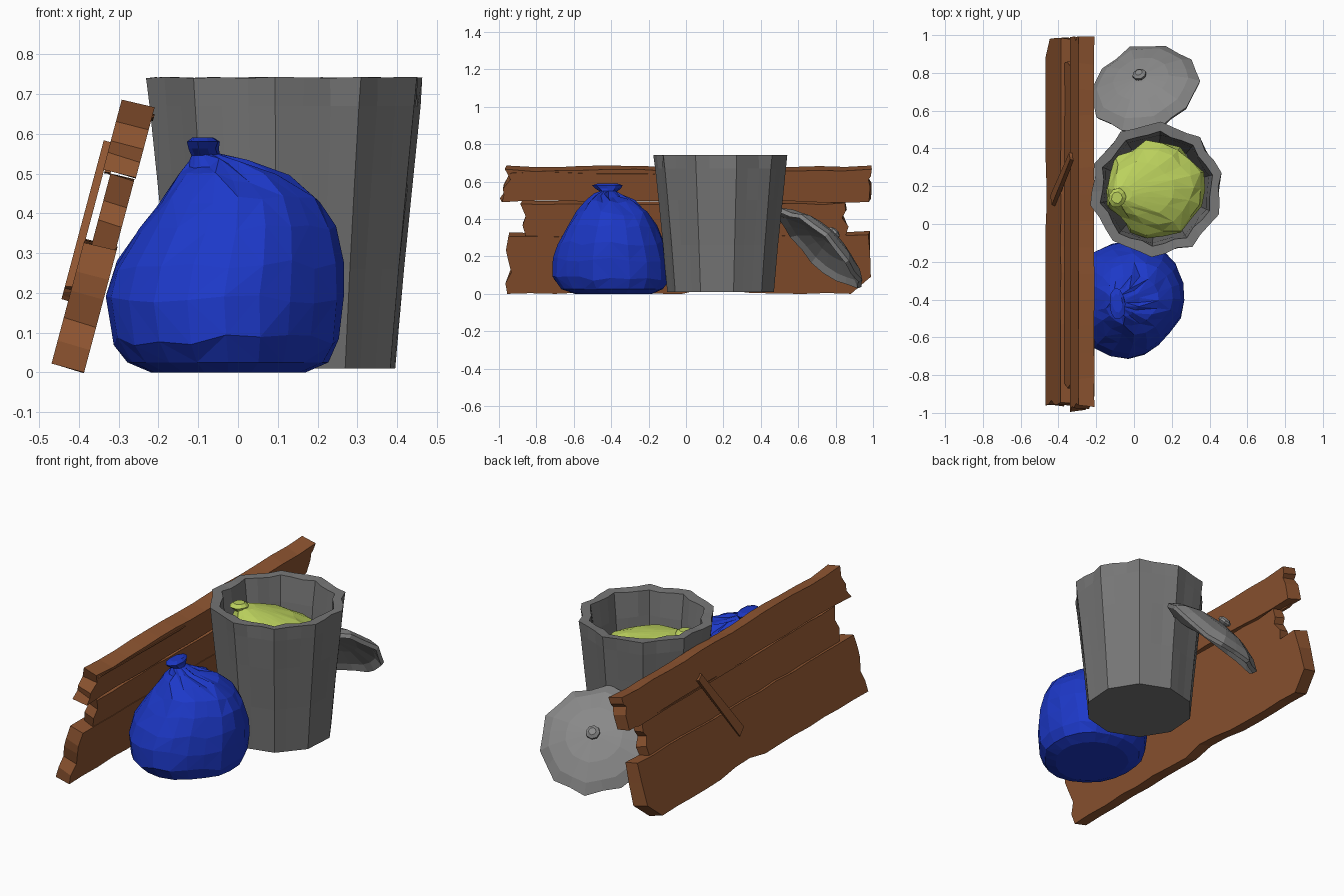
import bpy, bmesh, random
from math import sin, cos, pi, radians, exp
from mathutils import Vector, Matrix

if "Cube" in bpy.data.objects:
    bpy.data.objects.remove(bpy.data.objects["Cube"])

random.seed(7)
rnd = random.uniform


def material(name, rgb):
    m = bpy.data.materials.new(name)
    m.diffuse_color = (*rgb, 1)
    m.use_nodes = True
    m.node_tree.nodes["Principled BSDF"].inputs["Base Color"].default_value = m.diffuse_color
    return m


wood = material("wood", (0.27, 0.09, 0.03))
blue = material("blue_plastic", (0.012, 0.04, 0.58))
lime = material("lime_plastic", (0.5, 0.64, 0.11))
metal = material("dark_metal", (0.18, 0.18, 0.18))
lid_metal = material("lid_metal", (0.25, 0.25, 0.25))


def finish(bm, name, mat=None, matrix=None):
    bmesh.ops.recalc_face_normals(bm, faces=bm.faces)
    me = bpy.data.meshes.new(name)
    bm.to_mesh(me)
    bm.free()
    ob = bpy.data.objects.new(name, me)
    bpy.context.collection.objects.link(ob)
    if mat:
        me.materials.append(mat)
    if matrix:
        ob.matrix_world = matrix
    return ob


def loft(name, rings, mat=None, matrix=None, tri=False):
    """Skin equal-length rings of points and cap both ends."""
    bm = bmesh.new()
    vs = [[bm.verts.new(p) for p in r] for r in rings]
    n = len(vs[0])
    for a, b in zip(vs, vs[1:]):
        for i in range(n):
            j = (i + 1) % n
            if tri and rnd(0, 1) < 0.5:
                bm.faces.new((a[i], a[j], b[i]))
                bm.faces.new((a[j], b[j], b[i]))
            elif tri:
                bm.faces.new((a[i], a[j], b[j]))
                bm.faces.new((a[i], b[j], b[i]))
            else:
                bm.faces.new((a[i], a[j], b[j], b[i]))
    bm.faces.new(vs[0])
    bm.faces.new(vs[-1])
    return finish(bm, name, mat, matrix)


# Leaning fence: local X = thickness, Y = length, Z = up the slope
lean = Matrix.Translation((-0.428, 0, 0.011)) @ Matrix.Rotation(radians(14.9), 4, 'Y')


def board(name, left, right, w0, w1, chip=0.008, dents=(), steps=14):
    """left: end points top to bottom; right: end points bottom to top."""
    def edge(a, b, lower):
        out = []
        for i in range(1, steps):
            t = i / steps
            y, v = a[0] + (b[0] - a[0]) * t, a[1] + (b[1] - a[1]) * t
            v += rnd(0, chip) * (1 if lower else -1)
            if lower:
                v += sum(d for y0, y1, d in dents if y0 < y < y1)
            out.append((y, v))
        return out
    pts = left + edge(left[-1], right[0], True) + right + edge(right[-1], left[0], False)
    bm = bmesh.new()
    f = bm.faces.new([bm.verts.new((w0, y, v)) for y, v in pts])
    ext = bmesh.ops.extrude_face_region(bm, geom=[f])
    for v in ext["geom"]:
        if isinstance(v, bmesh.types.BMVert):
            v.co.x = w1
            v.co.y += rnd(-0.012, 0.012)
            v.co.z += rnd(-0.004, 0.004)
    return finish(bm, name, wood, lean)


board("fence_plank_bottom",
      [(-0.945, 0.315), (-0.955, 0.24), (-0.955, 0.19), (-0.935, 0.12), (-0.955, 0.06), (-0.96, 0)],
      [(0.88, 0.0), (0.98, 0.09), (0.985, 0.22), (0.985, 0.325)], -0.0425, 0.0425,
      dents=[(0.0, 0.28, 0.02)])
board("fence_plank_middle",
      [(-0.875, 0.5), (-0.85, 0.43), (-0.87, 0.38), (-0.84, 0.305)],
      [(0.85, 0.305), (0.86, 0.37), (0.84, 0.42), (0.86, 0.45), (0.85, 0.5)], -0.022, 0.04)
board("fence_plank_top",
      [(-0.96, 0.687), (-0.95, 0.63), (-0.975, 0.58), (-0.965, 0.55), (-0.995, 0.505)],
      [(0.99, 0.505), (0.992, 0.59), (0.97, 0.63), (0.992, 0.65), (0.992, 0.687)], -0.0425, 0.0425, 0.01)
# Splinters lying along the plank joints
for k, (y0, y1, v, w) in enumerate([(-0.93, -0.2, 0.66, 0.039), (0.05, 0.9, 0.5, -0.03),
                                    (-0.8, 0.1, 0.31, 0.03)]):
    board(f"fence_splinter_{k + 1}", [(y0, v + 0.012), (y0 - 0.02, v)],
          [(y1, v - 0.004), (y1 + 0.03, v + 0.006)], w - 0.008, w + 0.008, 0.003, (), 6)
# Diagonal brace on the back, wider at its foot
d = Vector((0.27, 0.405)).normalized()
p = Vector((-d.y, d.x)) * 0.03
a, b = Vector((0.125, 0.18)), Vector((0.36, 0.565))
board("fence_back_brace", [tuple(b + p * 0.7), tuple(a + p)],
      [tuple(a - p), tuple(b - p * 0.7)], -0.06, -0.04, 0.004, (), 4)

# Bin: dented ten-sided tapered shell
CX, CY, SIDES, SUB = 0.118, 0.185, 10, 3


def bin_ring(r, z, dent=0.0, zj=0.0):
    out = []
    for i in range(SIDES):
        c = [Vector((cos(t), sin(t))) for t in (radians(-58 + 36 * (i + k)) for k in (0, 1))]
        for s in range(SUB):
            q = c[0].lerp(c[1], s / SUB) * (r - rnd(0, dent if s else dent / 3))
            out.append((CX + q.x, CY + q.y, z - rnd(0, zj)))
    return out


loft("trash_bin", [bin_ring(0.286, 0.01), bin_ring(0.309, 0.26, 0.004), bin_ring(0.334, 0.5, 0.004),
                   bin_ring(0.352, 0.67, 0.006), bin_ring(0.362, 0.743, 0.02, 0.003),
                   bin_ring(0.308, 0.742, 0.014, 0.008), bin_ring(0.288, 0.6, 0.006),
                   bin_ring(0.245, 0.05)], metal)


# Tied bags: rings given as x0, x1, y0, y1, z; lumps are (angle, width, amount)
def bag_rings(spec, n=20, crumple=0.025, lumps=()):
    fold = [rnd(-1, 1) for _ in range(n)]
    out = []
    for x0, x1, y0, y1, z in spec:
        r = []
        for i in range(n):
            t = 2 * pi * i / n
            k = 1 + crumple * (0.6 * fold[i] + 0.5 * rnd(-1, 1))
            for ang, wid, amt in lumps:
                diff = (360 * i / n - ang + 180) % 360 - 180
                k += amt * exp(-(diff / wid) ** 2)
            r.append(((x0 + x1) / 2 + (x1 - x0) / 2 * cos(t) * k,
                      (y0 + y1) / 2 + (y1 - y0) / 2 * sin(t) * k,
                      max(0, z + (rnd(-0.014, 0.014) if 0.05 < z < 0.53 else 0))))
        out.append(r)
    return out


loft("blue_bag", bag_rings([
    (-0.22, 0.17, -0.60, -0.18, 0.0), (-0.28, 0.23, -0.67, -0.12, 0.025),
    (-0.315, 0.255, -0.715, -0.085, 0.08), (-0.335, 0.265, -0.715, -0.09, 0.18),
    (-0.315, 0.268, -0.69, -0.115, 0.27), (-0.255, 0.245, -0.64, -0.155, 0.36),
    (-0.205, 0.205, -0.59, -0.20, 0.43), (-0.155, 0.13, -0.54, -0.27, 0.49),
    (-0.125, 0.03, -0.49, -0.34, 0.525), (-0.115, -0.045, -0.455, -0.375, 0.55)],
    20, 0.025, [(-48, 25, -0.08), (40, 22, 0.05)]), blue, None, True)
loft("blue_bag_knot", bag_rings([
    (-0.115, -0.045, -0.45, -0.38, 0.54), (-0.125, -0.05, -0.49, -0.35, 0.563),
    (-0.132, -0.045, -0.51, -0.335, 0.58), (-0.115, -0.06, -0.47, -0.37, 0.59)], 10, 0.12), blue)

# Crumpled bag stuffed into the bin, highest on its left side
loft("lime_bag", bag_rings([
    (-0.08, 0.30, 0.00, 0.37, 0.06), (-0.12, 0.35, -0.05, 0.42, 0.3),
    (-0.14, 0.37, -0.07, 0.435, 0.49), (-0.14, 0.36, -0.055, 0.43, 0.545),
    (-0.13, 0.31, 0.0, 0.38, 0.59), (-0.125, 0.21, 0.05, 0.32, 0.63),
    (-0.11, 0.08, 0.09, 0.25, 0.655), (-0.10, -0.01, 0.12, 0.2, 0.67)], 18, 0.1), lime, None, True)
loft("lime_bag_knot", bag_rings([
    (-0.11, -0.03, 0.12, 0.2, 0.64), (-0.135, -0.04, 0.09, 0.19, 0.675),
    (-0.12, -0.06, 0.11, 0.17, 0.69)], 9, 0.12), lime)

# Lid: bent shallow dome leaning on the bin
axis = Vector((-0.23, 0.66, 0.70)).normalized()
lid_m = Matrix.Translation((0.055, 0.715, 0.245)) @ axis.to_track_quat('Z', 'Y').to_matrix().to_4x4()
NL = 20
wave = [(0.014 if i % 2 else -0.01) + rnd(-0.008, 0.008) for i in range(NL)]
bend = [0.01 * sin(3 * 2 * pi * i / NL) + rnd(-0.005, 0.005) for i in range(NL)]


def lid_ring(r, z, w):
    return [((r + wave[i] * w) * cos(2 * pi * i / NL), (r + wave[i] * w) * sin(2 * pi * i / NL),
             z + bend[i] * w) for i in range(NL)]


loft("bin_lid", [lid_ring(*r) for r in [
    (0.04, 0.06, 0), (0.15, 0.045, 0.2), (0.25, 0.012, 0.5), (0.285, -0.015, 1), (0.295, 0.006, 1),
    (0.245, 0.045, 0.5), (0.15, 0.08, 0.2), (0.04, 0.095, 0)]], lid_metal, lid_m)
# Lid knob on a short neck
loft("lid_knob", [[(r * cos(pi * i / 4), r * sin(pi * i / 4), z) for i in range(8)] for r, z in
                  [(0.025, 0.085), (0.025, 0.098), (0.037, 0.108), (0.037, 0.12), (0.02, 0.132)]],
     lid_metal, lid_m)
